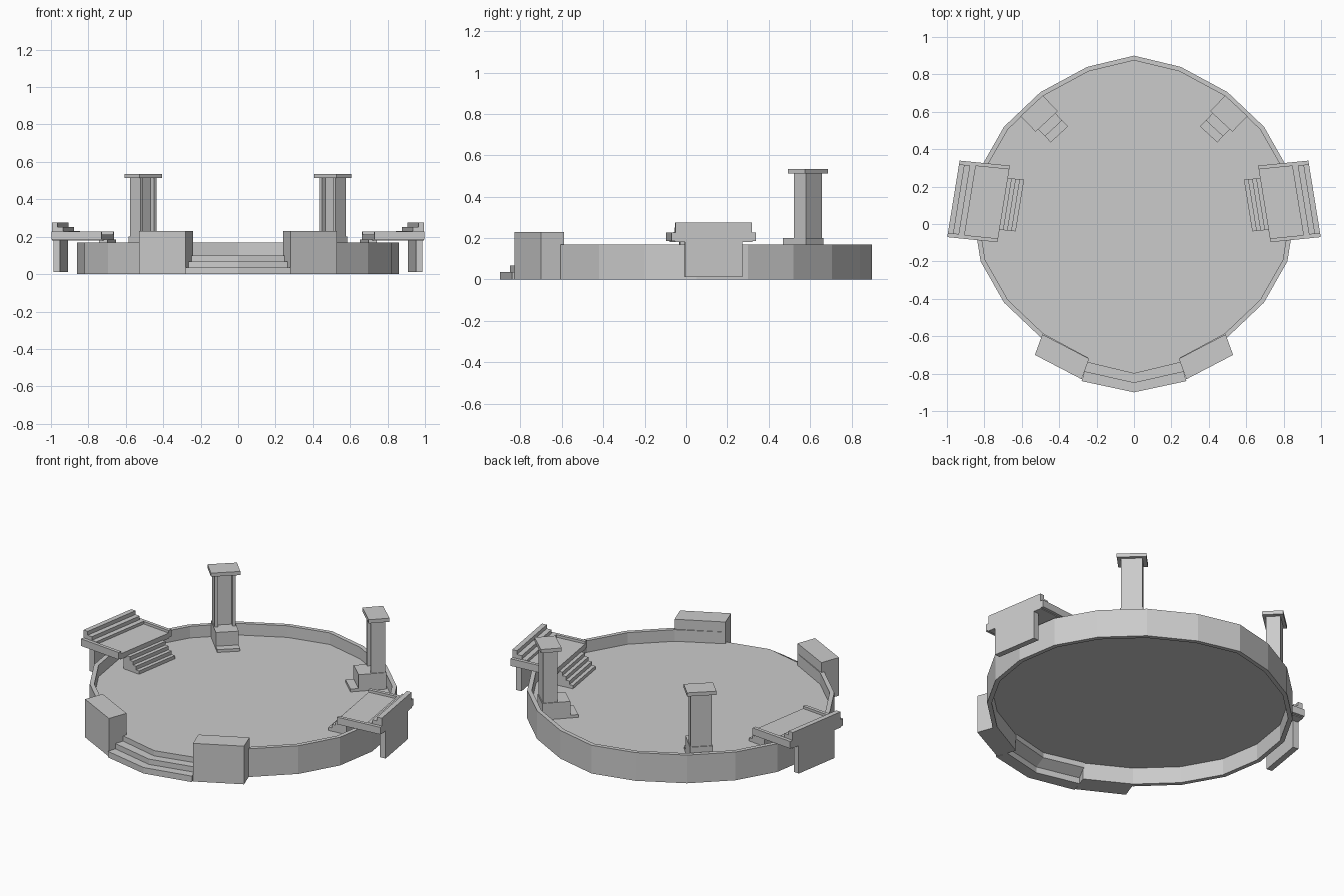
import bpy, bmesh

if "Cube" in bpy.data.objects:
    bpy.data.objects.remove(bpy.data.objects["Cube"])


def make(name, rings, closed=True, caps=True):
    """Skin a list of equal-length point rings into one object."""
    bm = bmesh.new()
    vs = [[bm.verts.new(p) for p in r] for r in rings]
    n = len(vs[0])
    for a, b in zip(vs, vs[1:]):
        for i in range(n if closed else n - 1):
            j = (i + 1) % n
            bm.faces.new((a[i], a[j], b[j], b[i]))
    if caps:
        bm.faces.new(vs[0])
        bm.faces.new(vs[-1])
    bmesh.ops.recalc_face_normals(bm, faces=bm.faces)
    me = bpy.data.meshes.new(name)
    bm.to_mesh(me)
    bm.free()
    ob = bpy.data.objects.new(name, me)
    bpy.context.collection.objects.link(ob)
    return ob


def prism(name, pts, z0, z1):
    return make(name, [[(x, y, z) for x, y in pts] for z in (z0, z1)])


def rect(u0, u1, v0, v1):
    return [(u0, v0), (u1, v0), (u1, v1), (u0, v1)]


def placed(pts, centre, u, v, side):
    """Map local (u, v) points to the plan, mirrored by side."""
    return [(side * (centre[0] + a * u[0] + b * v[0]),
             centre[1] + a * u[1] + b * v[1]) for a, b in pts]


CY, FLOOR, WALL = 0.05, 0.10, 0.17

# Half outline of the twenty-sided ring, back to front
half = [(0, .85), (.25, .79), (.5, .655), (.695, .47), (.82, .25), (.86, 0),
        (.82, -.25), (.695, -.47), (.5, -.655), (.25, -.79)]
full = [(-x, y) for x, y in half[:0:-1]] + half


def ring_section(p):
    x, y = p
    k = 0.97
    return [(x, y + CY, 0), (x, y + CY, WALL),
            (x * k, y * k + CY, WALL), (x * k, y * k + CY, 0)]


# Low wall, open at the front for the entrance
make("arena_wall", [ring_section(p) for p in full])

# Floor sheet
bm = bmesh.new()
bm.faces.new([bm.verts.new((x * .975, y * .975 + CY, FLOOR))
              for x, y in full + [(0, -.85)]])
bmesh.ops.recalc_face_normals(bm, faces=bm.faces)
for f in bm.faces:
    if f.normal.z < 0:
        f.normal_flip()
me = bpy.data.meshes.new("arena_floor")
bm.to_mesh(me)
bm.free()
bpy.context.collection.objects.link(bpy.data.objects.new("arena_floor", me))

# Entrance steps, swept along the front bend
steps = [(-.10, 0), (-.10, .036), (-.05, .036), (-.05, .068), (0, .068),
         (0, FLOOR), (.03, FLOOR), (.03, .068), (-.03, .036), (-.03, 0)]
make("entrance_steps",
     [[(s * (.25 - d * .3), -.74 - .06 * (s == 0) + d, z) for d, z in steps]
      for s in (-1, 0, 1)])

for side, tag in ((1, "right"), (-1, "left")):
    # Entrance block
    prism("entrance_block_" + tag,
          [(side * x, y) for x, y in
           [(.49, -.59), (.53, -.70), (.28, -.83), (.24, -.72)]], 0, .23)

    # Tower: local u points to the arena centre, v runs along the wall
    def tower(name, pts, z0, z1):
        prism(name + "_" + tag,
              placed(pts, (.507, .59), (-.70, -.714), (-.735, .68), side), z0, z1)

    tower("tower_cap", rect(-.058, .058, -.081, .081), .513, .535)
    tower("tower_column", [(-.04, -.058), (.04, -.058), (.04, -.04), (.015, -.04),
                           (.015, .04), (.04, .04), (.04, .058), (-.04, .058)],
          .20, .513)
    tower("tower_base", rect(-.045, .11, -.063, .063), FLOOR, .20)
    tower("tower_step", rect(.05, .155, -.063, .063), FLOOR, .117)

    # Viewing stand: local u points outward, v runs along the wall
    def stand(name, pts, z0, z1):
        prism(name + "_" + tag,
              placed(pts, (.831, .121), (.995, .1), (-.16, .988), side), z0, z1)

    stand("stand_deck", rect(-.135, .135, -.19, .19), .18, .213)
    for v, end in ((-.197, "front"), (.197, "back")):
        stand("stand_rail_" + end, rect(-.135, .135, v - .01, v + .01), .185, .228)
    for i, (u, z) in enumerate(((.045, .23), (.075, .252), (.105, .275))):
        stand("stand_bench_%d" % (i + 1), rect(u, .135, -.187, .187), .20, z)
    stand("stand_back_support", rect(.10, .135, -.14, .14), .012, .19)
    for i in range(4):
        stand("stand_stair_%d" % (i + 1),
              rect(-.222 + i * .022, -.11, -.14, .14), FLOOR, .12 + i * .022)
